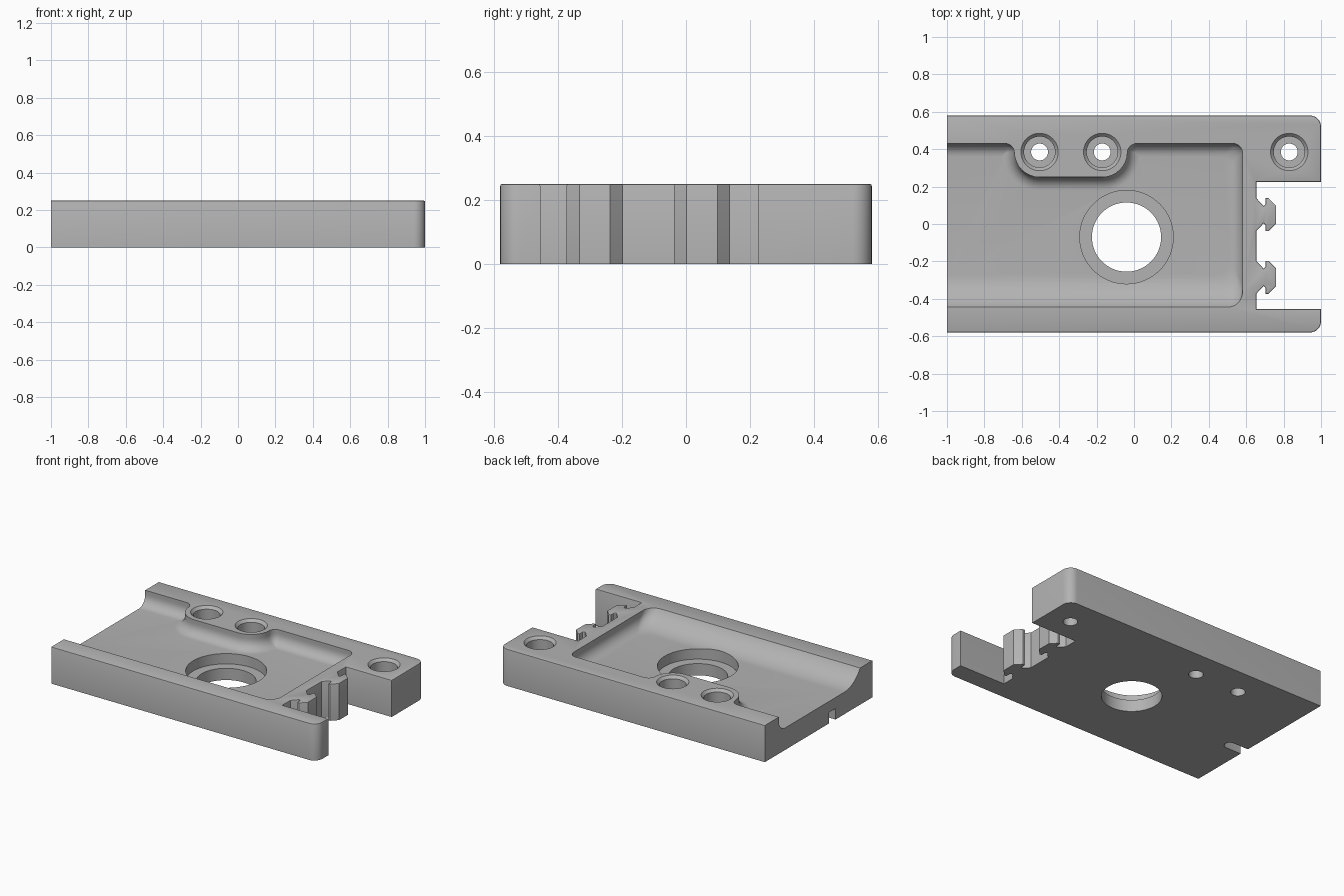
import bpy, bmesh
from math import sin, cos, pi, sqrt, atan2, radians

if "Cube" in bpy.data.objects:
    bpy.data.objects.remove(bpy.data.objects["Cube"])

HEIGHT, FLOOR = 0.25, 0.15
BOSS_HOLES = [-0.505, -0.17]
HOLE_Y = 0.385

grey = bpy.data.materials.new("plain grey")
grey.use_nodes = True
grey.diffuse_color = (0.45, 0.45, 0.45, 1)
grey.node_tree.nodes["Principled BSDF"].inputs["Base Color"].default_value = (0.45, 0.45, 0.45, 1)


def arc(cx, cy, r, a0, a1, n=8):
    return [(cx + r * cos(a0 + (a1 - a0) * k / n), cy + r * sin(a0 + (a1 - a0) * k / n))
            for k in range(n + 1)]


def loft(name, layers, bevel=0):
    """Closed solid through stacked (outline, z) layers, lowest first."""
    bm = bmesh.new()
    rings = [[bm.verts.new((x, y, z)) for x, y in pts] for pts, z in layers]
    for low, high in zip(rings, rings[1:]):
        for k in range(len(low)):
            j = (k + 1) % len(low)
            bm.faces.new((low[k], low[j], high[j], high[k]))
    bm.faces.new(rings[0][::-1])
    top = bm.faces.new(rings[-1])
    bmesh.ops.recalc_face_normals(bm, faces=bm.faces[:])
    if bevel:
        rim = [e for e in top.edges if min(v.co.x for v in e.verts) > -1 or
               abs(e.verts[0].co.y - e.verts[1].co.y) < 0.01]
        bmesh.ops.bevel(bm, geom=rim, offset=bevel, segments=2, profile=0.5, affect='EDGES')
    mesh = bpy.data.meshes.new(name)
    bm.to_mesh(mesh)
    bm.free()
    mesh.materials.append(grey)
    obj = bpy.data.objects.new(name, mesh)
    bpy.context.collection.objects.link(obj)
    return obj


def turned(name, x, y, profile, n=48):
    """Round cutter from (radius, z) pairs."""
    return loft(name, [(arc(x, y, r, 0, 2 * pi, n)[:-1], z) for r, z in profile])


def clip(y):
    """Arrow-shaped snap tab, listed from its -y side to its +y side."""
    half = [(0.655, 0.087), (0.693, 0.046), (0.704, 0.056),
            (0.704, 0.088), (0.72, 0.088), (0.76, 0.048)]
    return [(px, y - d) for px, d in half] + [(px, y + d) for px, d in half[::-1]]


# Plate outline with the end recess and its two snap tabs
R = 0.06
outline = [(-1, -0.58)] + arc(1 - R, -0.58 + R, R, -pi / 2, 0) + [(1, -0.455), (0.655, -0.455)]
outline += clip(-0.285) + clip(0.05)
outline += [(0.655, 0.225), (1, 0.225)] + arc(1 - R, 0.58 - R, R, 0, pi / 2) + [(-1, 0.58)]
plate = loft("mounting_plate", [(outline, 0), (outline, HEIGHT)], bevel=0.006)


def pocket(inset, front):
    """Pocket outline around the screw boss, shrunk by inset and by front at -y."""
    right, back, y0, c = 0.58 - inset, 0.43 - inset, -0.445 + front, 0.05
    pts = [(-1.1, y0)] + arc(right - 0.08, y0 + 0.08, 0.08, -pi / 2, 0)
    pts += arc(right - c, back - c, c, 0, pi / 2)
    r, q = 0.135 + inset, max(0.05 - inset, 0.004)
    dy = back - q - HOLE_Y
    dx = sqrt((r + q) ** 2 - dy ** 2)
    a = atan2(dy, dx)
    left_x, right_x = BOSS_HOLES
    pts += arc(right_x + dx, back - q, q, pi / 2, pi + a)
    pts += arc(right_x, HOLE_Y, r, a, -pi / 2)
    pts += arc(left_x, HOLE_Y, r, -pi / 2, -pi - a)
    pts += arc(left_x - dx, back - q, q, -a, pi / 2)
    return pts + [(-1.1, back)]


# Pocket with filleted foot and a wide cove along the front
fillet, cove, depth = 0.07, 0.2, HEIGHT - FLOOR


def run(h):
    return sqrt(cove ** 2 - (cove - h) ** 2)


layers = []
for k in range(9):
    a = k * pi / 16
    h = fillet * (1 - cos(a))
    layers.append((pocket(fillet * (1 - sin(a)), run(depth) - run(h)), FLOOR + h))
for h in (0.08, 0.09, depth):
    layers.append((pocket(0, run(depth) - run(h)), FLOOR + h))
layers.append((pocket(0, 0), HEIGHT + 0.05))
cutters = [loft("pocket_cutter", layers)]

# Stepped central bore
cutters.append(turned("bore_cutter", -0.04, -0.07,
                      [(0.185, -0.05), (0.185, 0.08), (0.25, 0.08), (0.25, 0.3)], 64))

# Counterbored screw holes with a chamfered mouth
for x in BOSS_HOLES + [0.83]:
    cutters.append(turned("screw_hole_cutter", x, HOLE_Y,
                          [(0.045, -0.05), (0.045, 0.1), (0.083, 0.1), (0.083, 0.232),
                           (0.1, HEIGHT), (0.1, 0.3)]))

# Round-ended slot under the open end
slot = [(-1.1, -0.18)] + arc(-0.885, -0.145, 0.035, -pi / 2, pi / 2) + [(-1.1, -0.11)]
cutters.append(loft("slot_cutter", [(slot, -0.05), (slot, 0.075)]))

bpy.ops.object.select_all(action='DESELECT')
bpy.context.view_layer.objects.active = plate
plate.select_set(True)
for cutter in cutters:
    cutter.hide_render = True
    mod = plate.modifiers.new("cut", 'BOOLEAN')
    mod.operation, mod.solver, mod.object = 'DIFFERENCE', 'EXACT', cutter
    bpy.ops.object.modifier_apply(modifier=mod.name)
    bpy.data.objects.remove(cutter)
bpy.ops.object.shade_smooth_by_angle(angle=radians(32))
